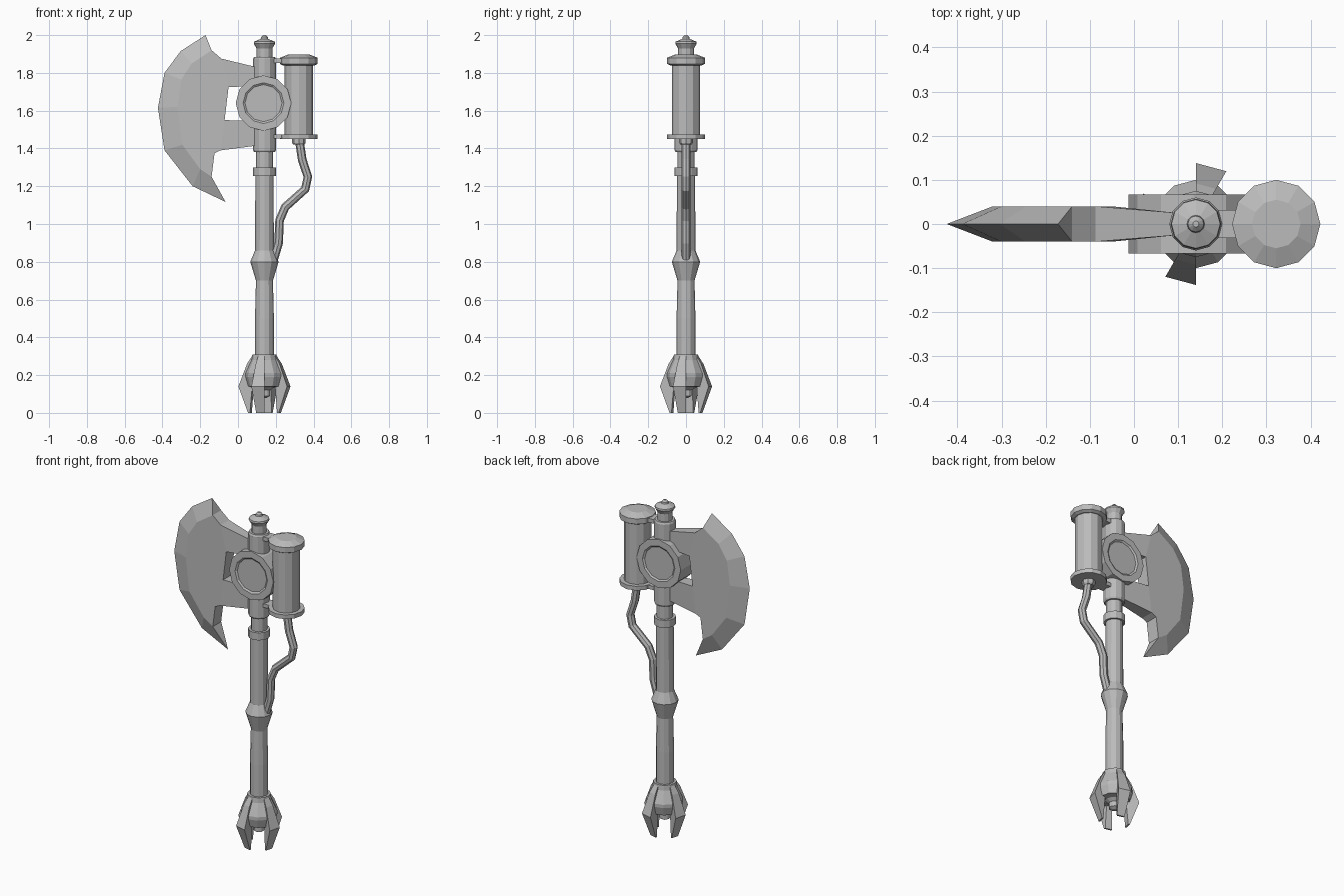
import bpy, bmesh
from math import sin, cos, pi, radians
from mathutils import Vector, Matrix

cube = bpy.data.objects.get("Cube")
if cube:
    bpy.data.objects.remove(cube)

steel = bpy.data.materials.new("grey_steel")
steel.use_nodes = True
GREY = (0.5, 0.5, 0.5, 1)
steel.diffuse_color = GREY
steel.node_tree.nodes["Principled BSDF"].inputs["Base Color"].default_value = GREY

AXIS = 0.14      # x of the shaft
TANK = 0.322     # x of the canister


def finish(bm, name):
    bmesh.ops.recalc_face_normals(bm, faces=bm.faces[:])
    mesh = bpy.data.meshes.new(name)
    bm.to_mesh(mesh)
    bm.free()
    mesh.materials.append(steel)
    ob = bpy.data.objects.new(name, mesh)
    bpy.context.collection.objects.link(ob)
    return ob


def bridge(bm, rings):
    """Skin a list of equal rings and cap both ends."""
    for a, b in zip(rings, rings[1:]):
        n = len(a)
        for i in range(n):
            j = (i + 1) % n
            bm.faces.new((a[i], a[j], b[j], b[i]))
    bm.faces.new(rings[0])
    bm.faces.new(rings[-1])


def lathe(name, profile, x, sides=12):
    """Turn (radius, z) points about a vertical axis at x."""
    bm = bmesh.new()
    rings = [[bm.verts.new((x + r * cos(2 * pi * i / sides),
                            r * sin(2 * pi * i / sides), z))
              for i in range(sides)] for r, z in profile]
    bridge(bm, rings)
    return finish(bm, name)


def box(name, x0, x1, half_y, z0, z1):
    bm = bmesh.new()
    bmesh.ops.create_cube(bm, size=1)
    bmesh.ops.scale(bm, vec=(x1 - x0, 2 * half_y, z1 - z0), verts=bm.verts)
    bmesh.ops.translate(bm, vec=((x0 + x1) / 2, 0, (z0 + z1) / 2), verts=bm.verts)
    return finish(bm, name)


# Shaft parts, bottom to top
lathe("pommel", [(.012, .08), (.03, .09), (.03, .12), (.05, .135), (.085, .14),
                 (.1, .19), (.1, .21), (.068, .28), (.064, .31)], AXIS)
lathe("shaft", [(.05, .29), (.05, .5), (.045, .7), (.075, .8), (.05, .86),
                (.048, 1.26)], AXIS)
lathe("shaft_ring", [(.06, 1.255), (.06, 1.3)], AXIS)
lathe("neck", [(.045, 1.29), (.045, 1.4)], AXIS)
lathe("head_socket", [(.055, 1.38), (.06, 1.39), (.06, 1.875), (.055, 1.885)], AXIS)
lathe("finial", [(.042, 1.88), (.042, 1.93), (.057, 1.955), (.055, 1.965),
                 (.02, 1.98), (.018, 1.99), (.007, 2)], AXIS)

# Four claws round the pommel, each one facet wide
claw = [(.066, .3), (.092, .26), (.138, .14), (.087, 0), (.077, 0), (.065, .14)]
for k in range(4):
    bm = bmesh.new()
    sides = []
    for deg in (60, 90):
        a = radians(deg + 90 * k)
        sides.append([bm.verts.new((AXIS + r * cos(a), r * sin(a), z)) for r, z in claw])
    bridge(bm, sides)
    finish(bm, "claw_%d" % (k + 1))

# Round boss through the head, with a sunken face on both sides
boss = lathe("round_boss", [(.098, -.06), (.108, -.067), (.147, -.067),
                            (.147, .067), (.108, .067), (.098, .06)], 0)
boss.data.transform(Matrix.Translation((.135, 0, 1.64)) @ Matrix.Rotation(pi / 2, 4, 'X'))

# Axe blade: cutting edge on the middle plane, bevel line and back at full thickness
edge = [(-.172, 2), (-.304, 1.915), (-.389, 1.8), (-.424, 1.615),
        (-.389, 1.39), (-.24, 1.2), (-.066, 1.117)]
bevel = [(-.14, 1.92), (-.245, 1.85), (-.3, 1.765), (-.32, 1.62),
         (-.295, 1.42), (-.2, 1.29), (-.14, 1.25)]
back = [(-.124, 1.375), (-.092, 1.39), (.1, 1.415), (.1, 1.545), (-.071, 1.55),
        (-.05, 1.725), (.1, 1.73), (.1, 1.83), (-.087, 1.875)]
bm = bmesh.new()
rim = [bm.verts.new((x, 0, z)) for x, z in edge]
cheeks = []
for s in (-1, 1):
    inner = [bm.verts.new((x, s * .04, z)) for x, z in bevel]
    rear = [bm.verts.new((x, s * (.025 if x > 0 else .04), z)) for x, z in back]
    bm.faces.new(inner + [rear[i] for i in (0, 1, 4, 5, 8)])
    bm.faces.new(rear[1:5])
    bm.faces.new(rear[5:9])
    for i in range(len(rim) - 1):
        bm.faces.new((rim[i], rim[i + 1], inner[i + 1], inner[i]))
    cheeks.append([inner[-1]] + rear + [inner[0]])
front, rear = cheeks
for i in range(len(front) - 1):
    bm.faces.new((front[i], front[i + 1], rear[i + 1], rear[i]))
bm.faces.new((rim[0], front[-1], rear[-1]))
bm.faces.new((rim[-1], front[0], rear[0]))
finish(bm, "axe_blade")

# Canister with flanges and the brackets that hold it
lathe("canister", [(.075, 1.46), (.075, 1.86)], TANK)
lathe("canister_base", [(.1, 1.45), (.1, 1.475)], TANK)
lathe("canister_cap", [(.085, 1.84), (.1, 1.848), (.1, 1.88), (.055, 1.898)], TANK)
box("lower_bracket", AXIS, TANK, .032, 1.452, 1.474)
box("upper_bracket", AXIS, TANK, .032, 1.852, 1.876)

# Feed pipe, swept along a bent path in the middle plane
lathe("pipe_collar", [(.03, 1.42), (.036, 1.43), (.036, 1.455)], TANK, 8)
path = [(.322, 1.46), (.34, 1.34), (.37, 1.25), (.356, 1.185), (.25, 1.09),
        (.22, 1.02), (.215, .9), (.185, .8)]
pts = [Vector((x, 0, z)) for x, z in path]
bm = bmesh.new()
rings = []
for i, p in enumerate(pts):
    before = (p - pts[max(i - 1, 0)]).normalized()
    after = (pts[min(i + 1, len(pts) - 1)] - p).normalized()
    along = (before + after).normalized()
    across = along.cross(Vector((0, 1, 0)))
    rings.append([bm.verts.new(p + .023 * (across * cos(pi * k / 4)
                                           + Vector((0, sin(pi * k / 4), 0))))
                  for k in range(8)])
bridge(bm, rings)
finish(bm, "feed_pipe")
